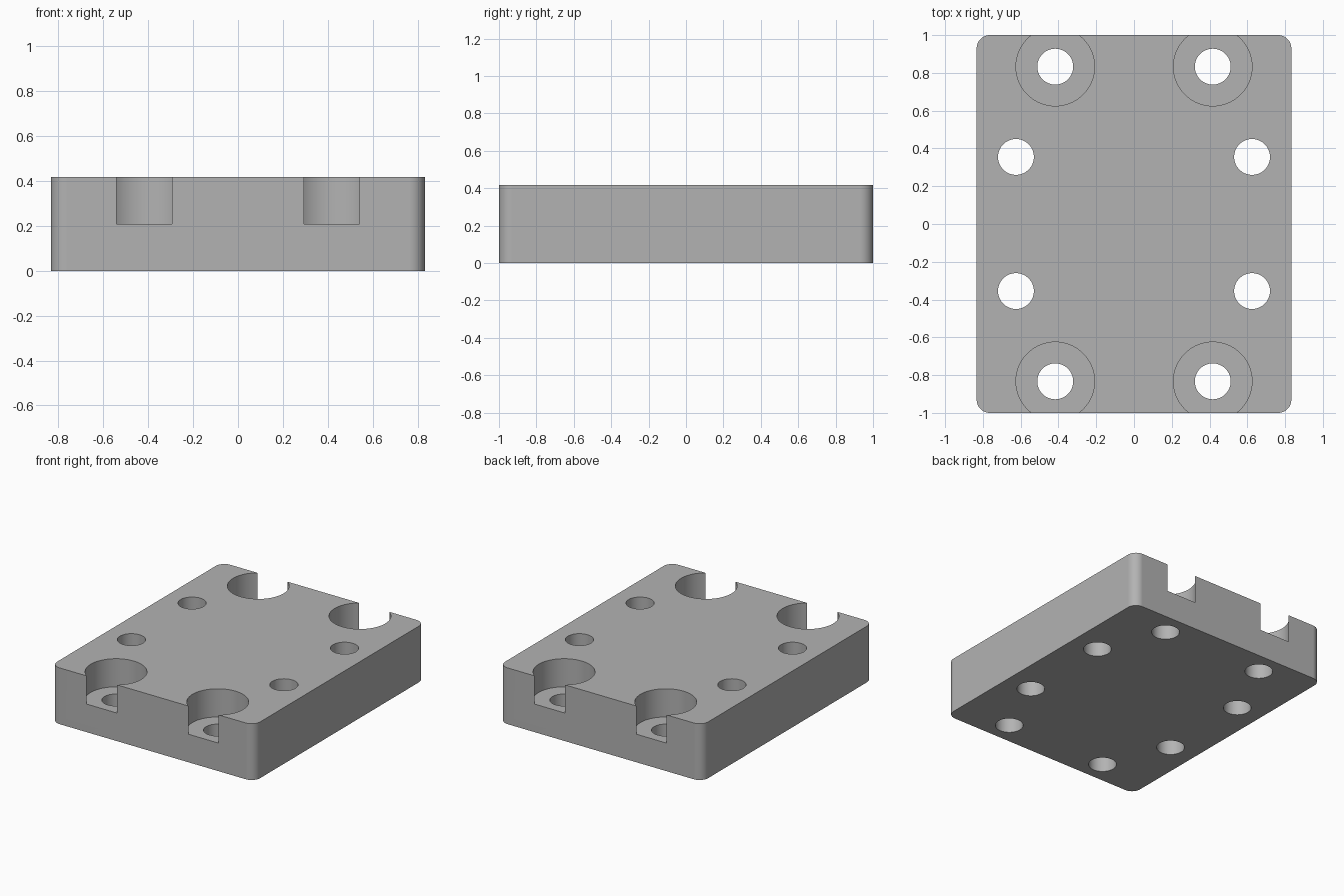
import bpy, bmesh, math

if "Cube" in bpy.data.objects:
    bpy.data.objects.remove(bpy.data.objects["Cube"], do_unlink=True)

HALF_X, HALF_Y, HEIGHT = 0.833, 1.0, 0.417
CORNER, HOLE, BORE = 0.07, 0.095, 0.208
BORE_FLOOR, BEYOND = 0.208, 0.1

grey = bpy.data.materials.new("machined_grey")
grey.use_nodes = True
colour = (0.45, 0.45, 0.45, 1)
grey.diffuse_color = colour
grey.node_tree.nodes["Principled BSDF"].inputs["Base Color"].default_value = colour


def make_object(name, bm):
    bmesh.ops.recalc_face_normals(bm, faces=bm.faces)
    mesh = bpy.data.meshes.new(name)
    bm.to_mesh(mesh)
    bm.free()
    mesh.materials.append(grey)
    obj = bpy.data.objects.new(name, mesh)
    bpy.context.collection.objects.link(obj)
    return obj


def add_lathe(bm, x, y, profile, sides=64):
    """Closed turned solid from (radius, height) pairs."""
    rings = []
    for r, z in profile:
        angles = [2 * math.pi * i / sides for i in range(sides)]
        rings.append([bm.verts.new((x + r * math.cos(a), y + r * math.sin(a), z))
                      for a in angles])
    for low, high in zip(rings, rings[1:]):
        for i in range(sides):
            j = (i + 1) % sides
            bm.faces.new((low[i], low[j], high[j], high[i]))
    bm.faces.new(rings[0][::-1])
    bm.faces.new(rings[-1])


# Plate with rounded vertical corners
bm = bmesh.new()
bmesh.ops.create_cube(bm, size=1)
for v in bm.verts:
    v.co = (v.co.x * 2 * HALF_X, v.co.y * 2 * HALF_Y, (v.co.z + 0.5) * HEIGHT)
uprights = [e for e in bm.edges if abs(e.verts[0].co.z - e.verts[1].co.z) > 0.1]
bmesh.ops.bevel(bm, geom=uprights, offset=CORNER, segments=12, profile=0.5,
                affect='EDGES')
plate = make_object("mounting_plate", bm)

# Stepped counterbores breaking through the ends, and plain holes at the sides
top = HEIGHT + BEYOND
stepped = [(HOLE, -BEYOND), (HOLE, BORE_FLOOR), (BORE, BORE_FLOOR), (BORE, top)]
plain = [(HOLE, -BEYOND), (HOLE, top)]
bm = bmesh.new()
for sx in (-1, 1):
    for sy in (-1, 1):
        add_lathe(bm, sx * 0.417, sy * 0.833, stepped)
        add_lathe(bm, sx * 0.625, sy * 0.355, plain)
cutter = make_object("hole_cutter", bm)
cutter.hide_render = True

# Cut the holes
bpy.ops.object.select_all(action='DESELECT')
bpy.context.view_layer.objects.active = plate
plate.select_set(True)
cut = plate.modifiers.new("holes", 'BOOLEAN')
cut.operation = 'DIFFERENCE'
cut.solver = 'EXACT'
cut.object = cutter
bpy.ops.object.modifier_apply(modifier=cut.name)
bpy.data.objects.remove(cutter, do_unlink=True)

# Smooth bores and corners, crisp rims
bpy.ops.object.shade_smooth_by_angle(angle=math.radians(30))
weighted = plate.modifiers.new("even_shading", 'WEIGHTED_NORMAL')
weighted.keep_sharp = True
